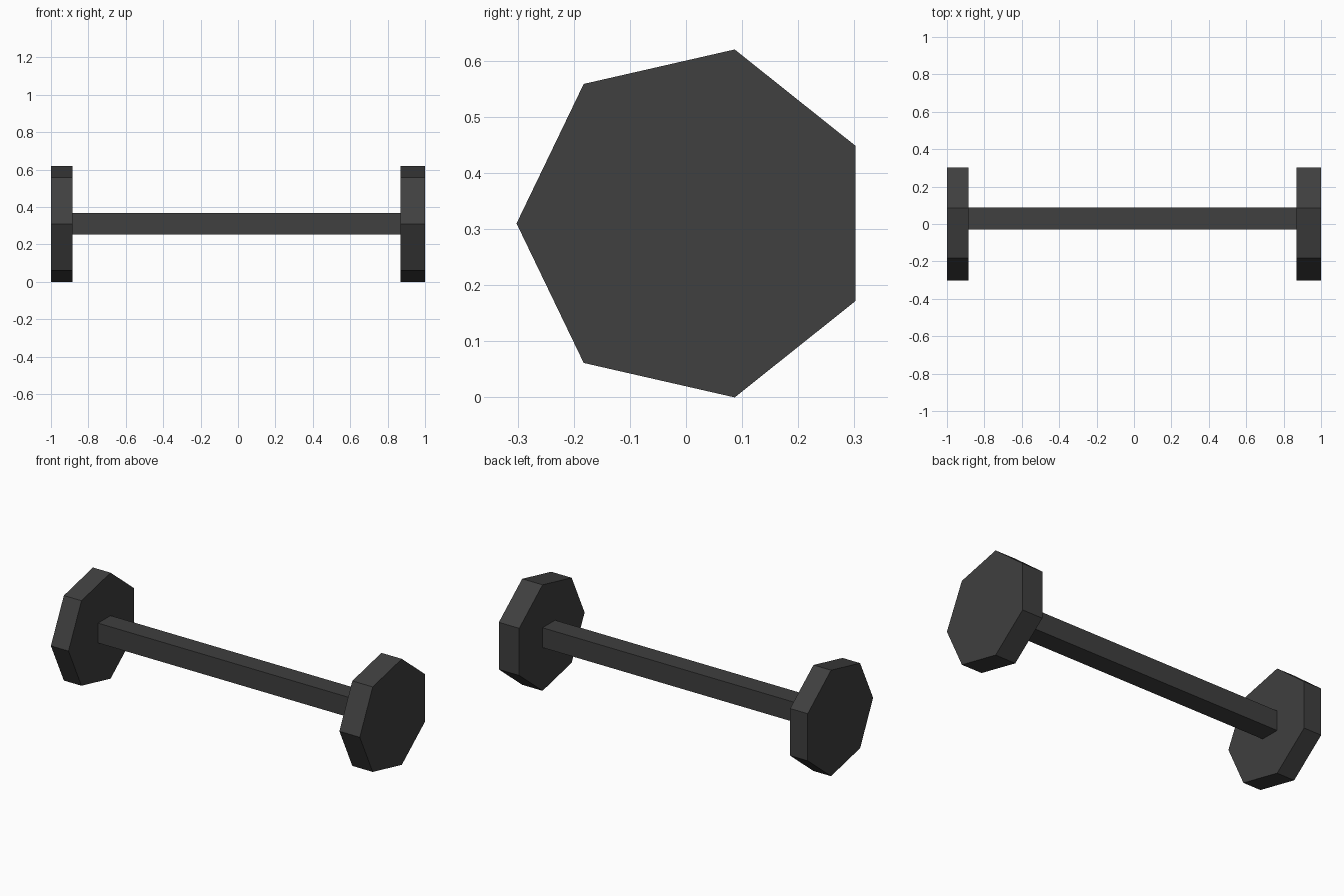
import bpy, bmesh, math

if "Cube" in bpy.data.objects:
    bpy.data.objects.remove(bpy.data.objects["Cube"])

mat = bpy.data.materials.new("dark grey")
mat.diffuse_color = (0.05, 0.05, 0.05, 1)
mat.use_nodes = True
mat.node_tree.nodes["Principled BSDF"].inputs["Base Color"].default_value = mat.diffuse_color


def prism(name, profile, x0, x1):
    """Extrude a (y, z) profile along x from x0 to x1."""
    bm = bmesh.new()
    face = bm.faces.new([bm.verts.new((x0, y, z)) for y, z in profile])
    ext = bmesh.ops.extrude_face_region(bm, geom=[face], use_keep_orig=True)
    moved = [g for g in ext["geom"] if isinstance(g, bmesh.types.BMVert)]
    bmesh.ops.translate(bm, verts=moved, vec=(x1 - x0, 0, 0))
    bmesh.ops.recalc_face_normals(bm, faces=bm.faces[:])
    mesh = bpy.data.meshes.new(name)
    bm.to_mesh(mesh)
    bm.free()
    mesh.materials.append(mat)
    obj = bpy.data.objects.new(name, mesh)
    bpy.context.collection.objects.link(obj)


# Seven-sided end weights, one corner pointing to the front
R, CY, CZ = 0.318, 0.016, 0.31
heptagon = [(CY + R * math.cos(math.pi + i * math.tau / 7),
             CZ + R * math.sin(math.pi + i * math.tau / 7)) for i in range(7)]
prism("left_weight", heptagon, -1.0, -0.886)
prism("right_weight", heptagon, 0.868, 1.0)

# Square handle bar between the weights
bar = [(-0.029, 0.253), (0.087, 0.253), (0.087, 0.369), (-0.029, 0.369)]
prism("handle_bar", bar, -0.886, 0.868)
